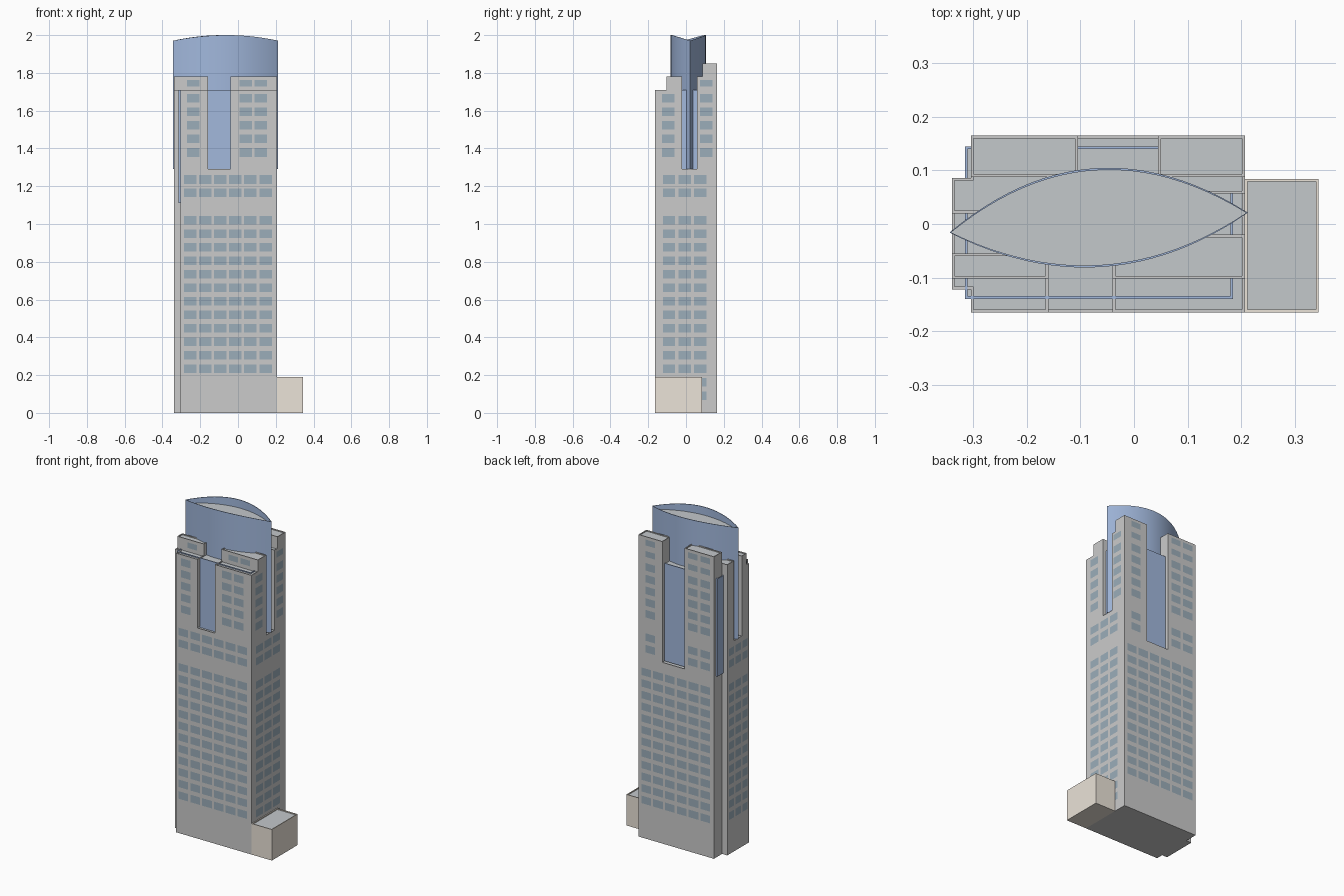
import bpy, bmesh
from mathutils import Vector

if "Cube" in bpy.data.objects:
    bpy.data.objects.remove(bpy.data.objects["Cube"])


def material(name, rgb):
    m = bpy.data.materials.new(name)
    m.diffuse_color = (*rgb, 1)
    m.use_nodes = True
    m.node_tree.nodes["Principled BSDF"].inputs["Base Color"].default_value = m.diffuse_color
    return m


WALL = material("wall_stone", (0.69, 0.68, 0.67))
ROOF = material("roof_grey", (0.55, 0.58, 0.60))
GLASS = material("blue_glass", (0.36, 0.48, 0.72))
PANE = material("window_pane", (0.33, 0.42, 0.49))
SAND = material("podium_sand", (0.83, 0.77, 0.69))


def finish(bm, name, mats):
    me = bpy.data.meshes.new(name)
    bm.to_mesh(me)
    bm.free()
    for m in mats:
        me.materials.append(m)
    ob = bpy.data.objects.new(name, me)
    bpy.context.collection.objects.link(ob)
    return ob


def rect(x0, x1, y0, y1):
    return [(x0, y0), (x1, y0), (x1, y1), (x0, y1)]


def prism(name, outline, z0, z1, mat=WALL, lip=0.005):
    """Extruded footprint with a grey roof sunk behind a thin parapet."""
    bm = bmesh.new()
    lo = [bm.verts.new((x, y, z0)) for x, y in outline]
    hi = [bm.verts.new((x, y, z1)) for x, y in outline]
    n = len(lo)
    bm.faces.new(lo[::-1])
    for i in range(n):
        j = (i + 1) % n
        bm.faces.new((lo[i], lo[j], hi[j], hi[i]))
    top = bm.faces.new(hi)
    if lip:
        bm.normal_update()
        bmesh.ops.inset_region(bm, faces=[top], thickness=lip, use_even_offset=True)
        ext = bmesh.ops.extrude_face_region(bm, geom=[top])["geom"]
        verts = [g for g in ext if isinstance(g, bmesh.types.BMVert)]
        bmesh.ops.translate(bm, verts=verts, vec=(0, 0, -0.006))
        new_top = [g for g in ext if isinstance(g, bmesh.types.BMFace)][0]
        if top.is_valid:
            bmesh.ops.delete(bm, geom=[top], context="FACES_ONLY")
        top = new_top
    top.material_index = 1
    bmesh.ops.recalc_face_normals(bm, faces=bm.faces)
    return finish(bm, name, [mat, ROOF])


def windows(name, side, plane, cols, rows, w=0.066, h=0.046):
    """Grid of flat panes just off the wall; side is front, back, left or right."""
    bm = bmesh.new()
    sign = 1 if side in ("front", "right") else -1
    out = plane + (0.0015 if side in ("back", "right") else -0.0015)
    for c in cols:
        for z in rows:
            a, b = c - sign * w / 2, c + sign * w / 2
            quad = [(a, z - h / 2), (b, z - h / 2), (b, z + h / 2), (a, z + h / 2)]
            along_x = side in ("front", "back")
            bm.faces.new([bm.verts.new((u, out, v) if along_x else (out, u, v))
                          for u, v in quad])
    finish(bm, name, [PANE])


XL, XS, XR, YF, YB = -0.34, -0.305, 0.207, -0.165, 0.165
GROUND, BELT, SETBACK, ROOF1, ROOF2, ROOF3 = 0, 1.11, 1.29, 1.71, 1.78, 1.85
LEFT_STEP = [(XS, YB), (XS, 0.086), (XL, 0.086), (XL, -0.122), (XS, -0.122)]

# Main shaft, middle band with a rear slot, and side podium
prism("main_shaft", [(XS, YF), (XR, YF), (XR, YB)] + LEFT_STEP, GROUND, BELT)
prism("middle_band", [(XS, YF), (XR, YF), (XR, YB), (0.045, YB), (0.045, 0.143),
                      (-0.105, 0.143), (-0.105, YB)] + LEFT_STEP, BELT, SETBACK)
prism("side_podium", rect(XR, 0.345, YF, 0.084), GROUND, 0.19, SAND)

# Glazed core seen in the slots between the corner blocks
prism("glass_core", rect(-0.316, 0.185, -0.14, 0.145), BELT + 0.002, ROOF1, GLASS)

# Corner blocks and their stepped roofs
prism("front_left_block", [(XS, YF), (-0.16, YF), (-0.16, -0.055), (XL, -0.055),
                           (XL, -0.122), (XS, -0.122)], SETBACK, ROOF1)
prism("front_right_block", rect(-0.04, XR, YF, -0.02), SETBACK, ROOF1)
prism("front_left_tier", rect(XL, -0.16, -0.102, -0.055), ROOF1 - 0.006, ROOF2)
prism("front_right_tier", rect(-0.04, XR, -0.102, -0.02), ROOF1 - 0.006, ROOF2)
prism("back_left_block", [(XL, 0.02), (-0.105, 0.02), (-0.105, YB), (XS, YB),
                          (XS, 0.086), (XL, 0.086)], SETBACK, ROOF2)
prism("back_right_block", rect(0.045, XR, 0.057, YB), SETBACK, ROOF2)
prism("back_left_tier", rect(XS, -0.105, 0.088, YB), ROOF2 - 0.006, ROOF3)
prism("back_right_tier", rect(0.045, XR, 0.088, YB), ROOF2 - 0.006, ROOF3)

# Lens-shaped glass crown: two bowed walls with an arched rim
N = 24
TIP_A, TIP_B = Vector((-0.345, -0.016)), Vector((0.213, 0.021))
mid, half = (TIP_A + TIP_B) / 2, (TIP_B - TIP_A) / 2
normal = Vector((-half.y, half.x)).normalized()


def lens(shrink):
    pts = []
    for sag, step in ((-0.083, 1), (0.102, -1)):
        for i in range(N):
            t = step * (2 * i / N - 1)
            bow = 1 - t * t
            p = mid + half * t * (1 - 3 * shrink) + normal * bow * (
                sag - shrink * (1 if sag > 0 else -1))
            pts.append((p.x, p.y, 1.97 + 0.03 * bow))
    return pts


bm = bmesh.new()
outer, inner = lens(0), lens(0.004)
rings = [[bm.verts.new((x, y, z if up else zb)) for x, y, z in pts]
         for pts, up, zb in ((outer, False, SETBACK), (outer, True, 0),
                             (inner, True, 0), (inner, False, 1.94))]
for r0, r1 in zip(rings, rings[1:]):
    for i in range(2 * N):
        j = (i + 1) % (2 * N)
        f = bm.faces.new((r0[i], r0[j], r1[j], r1[i]))
        f.smooth = True
for ring in rings[1:3]:
    for i in range(2 * N):
        bm.edges.get((ring[i], ring[(i + 1) % (2 * N)])).smooth = False
for r0, r1 in zip(rings, rings[1:]):
    for i in (0, N):
        bm.edges.get((r0[i], r1[i])).smooth = False
finish(bm, "glass_crown", [GLASS])
prism("crown_roof", [(x, y) for x, y, z in lens(0.002)], 1.93, 1.95, ROOF, 0)

# Windows
PITCH = 0.0714
shaft = [0.234 + PITCH * i for i in range(12)]
band = [1.165, 1.236]
upper = [1.379 + 0.0718 * i for i in range(5)]
six = [-0.254 + 0.08 * i for i in range(6)]
right3, left3 = [-0.09, -0.007, 0.075], [-0.083, -0.018, 0.047]
windows("front_windows", "front", YF, six, shaft + band)
windows("back_windows", "back", YB, [x + 0.007 for x in six], shaft)
windows("right_windows", "right", XR, right3, shaft + band)
windows("right_low_windows", "right", XR, [0.075], [0.091, 0.163])
windows("left_windows", "left", XL, left3, shaft + band, w=0.05)
windows("front_upper_windows", "front", YF, [-0.238, 0.04, 0.121], upper)
windows("front_tier_windows", "front", -0.102, [-0.238, 0.04, 0.121], [1.745], h=0.034)
back3 = [-0.247, -0.163, 0.126]
windows("back_upper_windows", "back", YB, back3, band + upper)
windows("back_tier_windows", "back", YB, back3, [1.745, 1.815], h=0.036)
windows("right_upper_windows", "right", XR, [-0.093, 0.106], upper)
windows("right_tier_windows", "right", XR, [0.106], [1.745], h=0.036)
